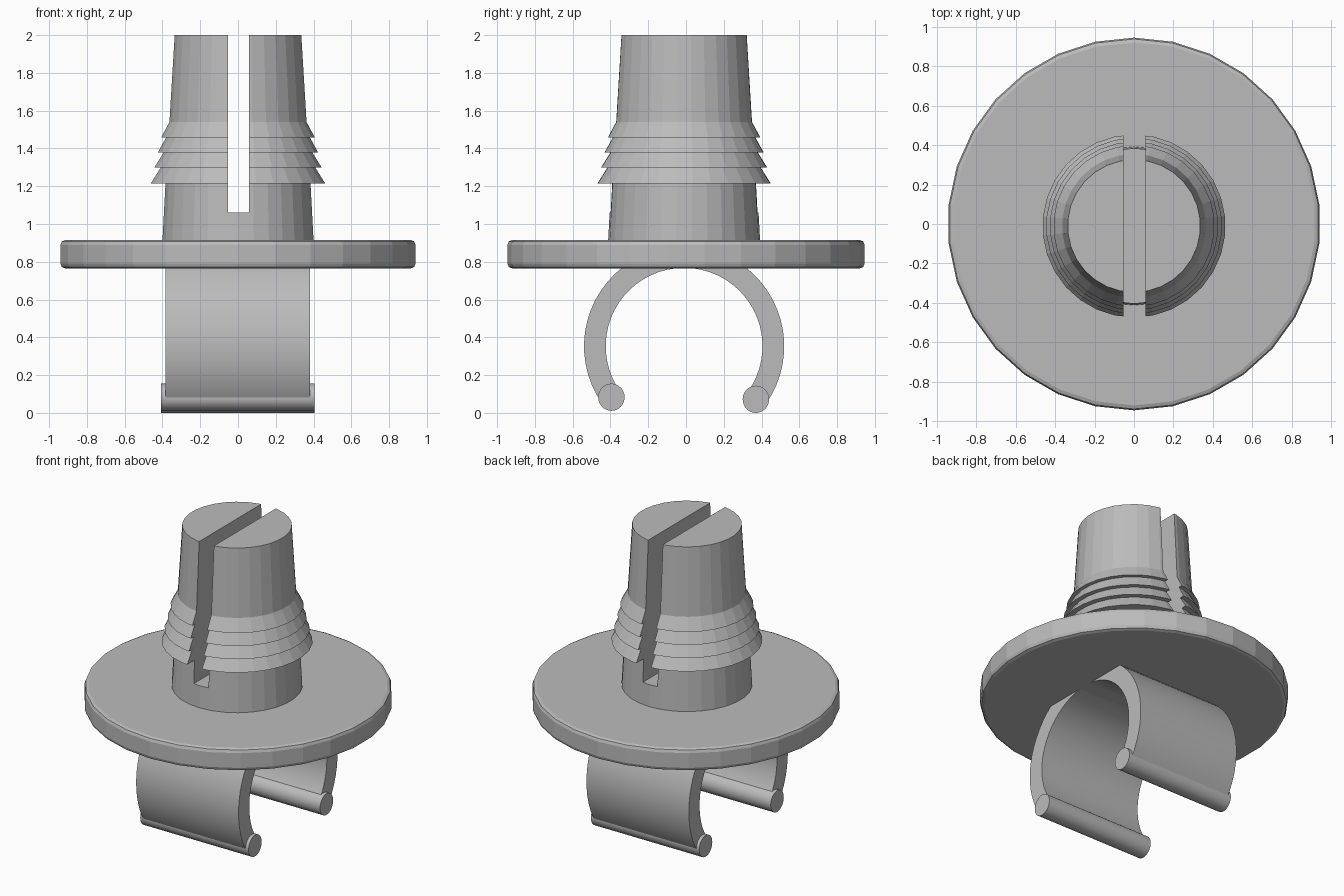
import bpy, bmesh, math

if "Cube" in bpy.data.objects:
    bpy.data.objects.remove(bpy.data.objects["Cube"])

SIDES = 30
CY = -0.01          # y centre of plug and clip

grey = bpy.data.materials.new("plain grey plastic")
grey.diffuse_color = (0.5, 0.5, 0.5, 1)
grey.use_nodes = True
grey.node_tree.nodes["Principled BSDF"].inputs["Base Color"].default_value = grey.diffuse_color


def finish(name, bm, smooth=None):
    bmesh.ops.recalc_face_normals(bm, faces=bm.faces)
    mesh = bpy.data.meshes.new(name)
    bm.to_mesh(mesh)
    bm.free()
    mesh.materials.append(grey)
    ob = bpy.data.objects.new(name, mesh)
    bpy.context.collection.objects.link(ob)
    if smooth:
        bpy.ops.object.select_all(action='DESELECT')
        ob.select_set(True)
        bpy.context.view_layer.objects.active = ob
        bpy.ops.object.shade_smooth_by_angle(angle=math.radians(smooth))
    return ob


def loft(bm, rings, closed=False):
    """Bridge rings of points; cap the ends unless closed."""
    vs = [[bm.verts.new(p) for p in r] for r in rings]
    n = len(vs[0])
    pairs = list(zip(vs, vs[1:])) + ([(vs[-1], vs[0])] if closed else [])
    for a, b in pairs:
        for i in range(n):
            j = (i + 1) % n
            bm.faces.new((a[i], a[j], b[j], b[i]))
    if not closed:
        bm.faces.new(vs[0])
        bm.faces.new(vs[-1])


def lathe(name, profile, cy=0.0, smooth=None):
    bm = bmesh.new()
    angles = [math.pi / 2 + math.tau * i / SIDES for i in range(SIDES)]
    loft(bm, [[(r * math.cos(a), cy + r * math.sin(a), z) for a in angles]
              for r, z in profile])
    return finish(name, bm, smooth)


# Flange disc with rounded rim
lathe("flange_disc", [(0.92, 0.765), (0.938, 0.772), (0.945, 0.79),
                      (0.945, 0.89), (0.938, 0.908), (0.92, 0.915)])

# Tapered plug with four barbs
plug = lathe("barbed_plug", [
    (0.403, 0.85), (0.402, 0.915), (0.386, 1.215),
    (0.464, 1.215), (0.412, 1.298), (0.446, 1.298), (0.396, 1.378),
    (0.427, 1.378), (0.383, 1.458), (0.409, 1.458), (0.365, 1.54),
    (0.337, 2.0)], CY)

# Slot splitting the plug
bm = bmesh.new()
bmesh.ops.create_cube(bm, size=1)
for v in bm.verts:
    v.co = (0.003 + v.co.x * 0.11, v.co.y * 1.4, 1.56 + v.co.z)
slot = finish("slot_cutter", bm)
slot.hide_render = True
slot.hide_viewport = True
cut = plug.modifiers.new("slot", 'BOOLEAN')
cut.operation = 'DIFFERENCE'
cut.solver = 'EXACT'
cut.object = slot

# Open clip ring
CZ, R_IN, R_OUT, END = 0.353, 0.415, 0.53, math.radians(-35)
STEPS = 40
bm = bmesh.new()
rings = []
for i in range(STEPS + 1):
    a = END + (math.pi - 2 * END) * i / STEPS
    c, s = math.cos(a), math.sin(a)
    rings.append([(x, CY + r * c, CZ + r * s) for x, r in
                  ((-0.385, R_IN), (0.382, R_IN), (0.382, R_OUT), (-0.385, R_OUT))])
loft(bm, rings)
finish("clip_ring", bm, 30)

# Rounded bars on the clip ends
for name, y, z in (("front_clip_bar", -0.395, 0.083), ("back_clip_bar", 0.37, 0.072)):
    bm = bmesh.new()
    loft(bm, [[(x, y + 0.07 * math.cos(math.tau * i / 32),
                z + 0.072 * math.sin(math.tau * i / 32)) for i in range(32)]
              for x in (-0.407, 0.405)])
    finish(name, bm, 30)
